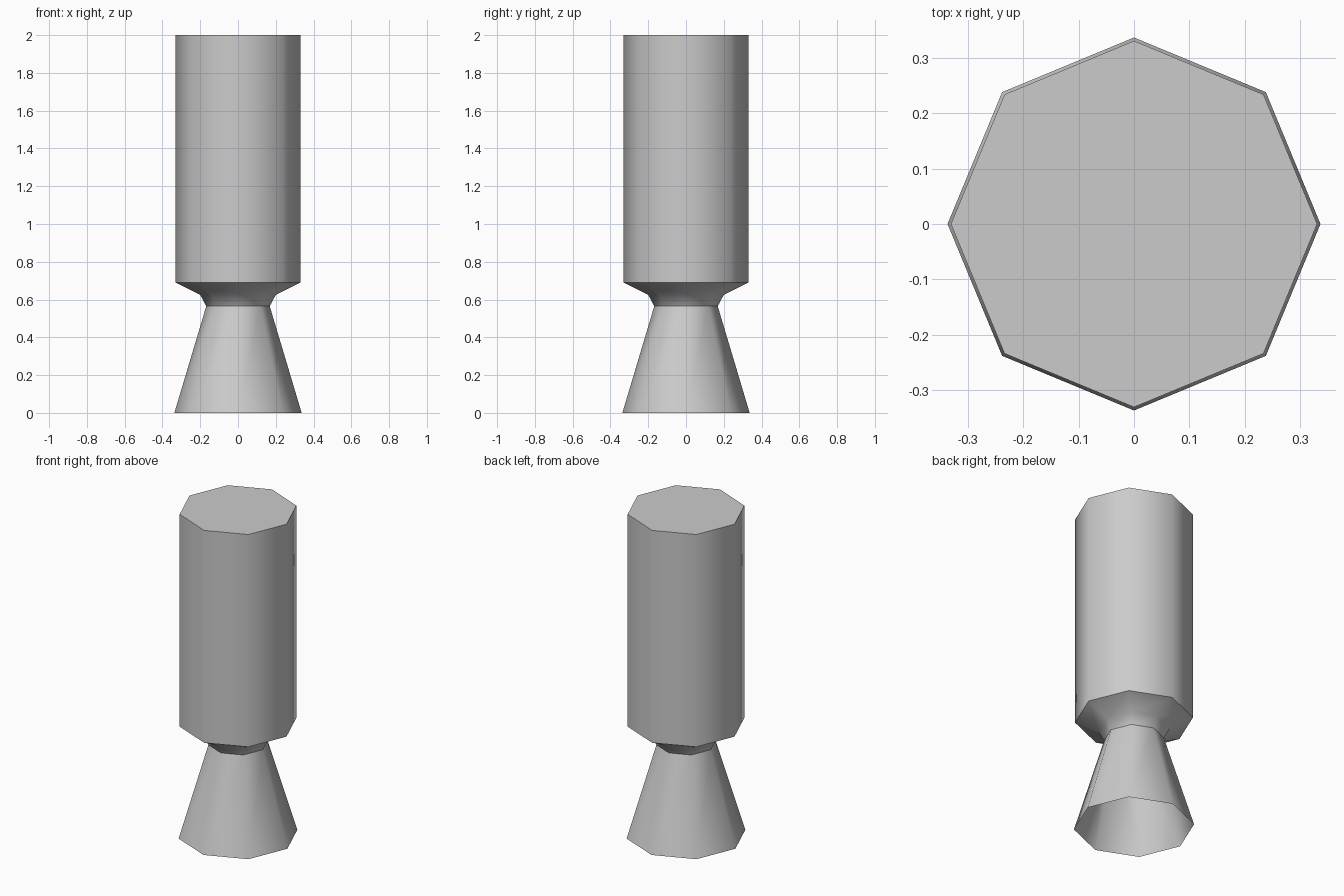
import bpy, bmesh, math

if "Cube" in bpy.data.objects:
    bpy.data.objects.remove(bpy.data.objects["Cube"])

SIDES = 8


def lathe(name, profile, cap_top=False):
    """Eight-sided body of revolution from (radius, z) pairs, bottom to top."""
    bm = bmesh.new()
    rings = []
    for r, z in profile:
        rings.append([bm.verts.new((r * math.cos(2 * math.pi * i / SIDES),
                                    r * math.sin(2 * math.pi * i / SIDES), z))
                      for i in range(SIDES)])
    for low, high in zip(rings, rings[1:]):
        for i in range(SIDES):
            j = (i + 1) % SIDES
            bm.faces.new((low[i], low[j], high[j], high[i]))
    if cap_top:
        bm.faces.new(rings[-1])
    mesh = bpy.data.meshes.new(name)
    bm.to_mesh(mesh)
    bm.free()
    obj = bpy.data.objects.new(name, mesh)
    bpy.context.collection.objects.link(obj)
    bpy.ops.object.select_all(action='DESELECT')
    obj.select_set(True)
    bpy.context.view_layer.objects.active = obj
    bpy.ops.object.shade_smooth_by_angle(angle=math.radians(50))
    return obj


# Hollow flared nozzle, open at the bottom
lathe("nozzle", [(0.337, 0), (0.168, 0.565)])

# Chamber: tapered throat widening into the closed cylinder
lathe("chamber", [(0.168, 0.565), (0.2, 0.625), (0.331, 0.69), (0.331, 2.0)],
      cap_top=True)
